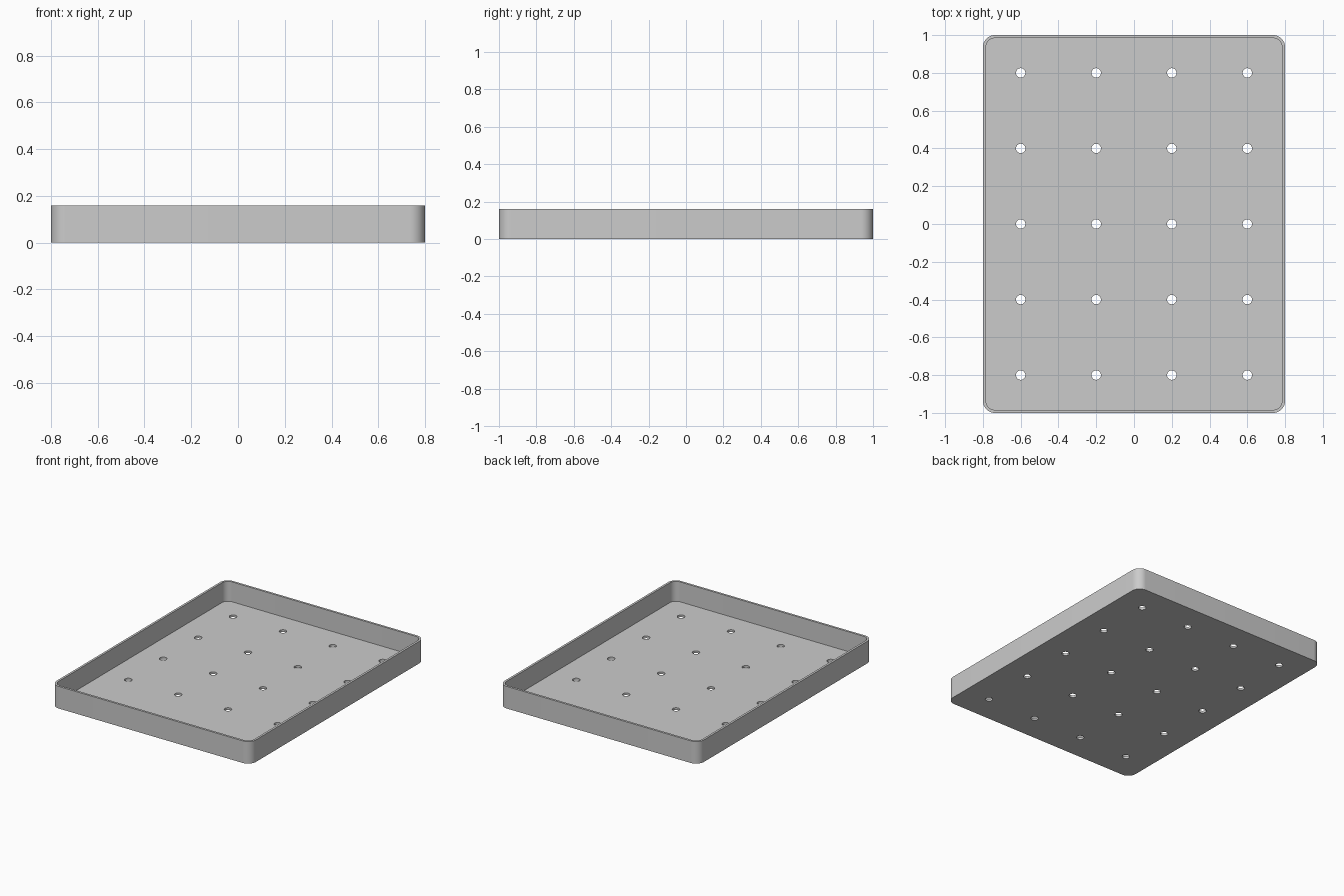
import bpy, bmesh, math
from mathutils import Matrix

if "Cube" in bpy.data.objects:
    bpy.data.objects.remove(bpy.data.objects["Cube"], do_unlink=True)

WIDTH, DEPTH, HEIGHT = 1.6, 2.0, 0.16
WALL, FLOOR, CORNER = 0.016, 0.016, 0.064
HOLE_RADIUS = 0.025

grey = bpy.data.materials.new("plain_grey")
grey.use_nodes = True
colour = (0.6, 0.6, 0.6, 1)
grey.diffuse_color = colour
grey.node_tree.nodes["Principled BSDF"].inputs["Base Color"].default_value = colour


def make_object(name, bm):
    bmesh.ops.recalc_face_normals(bm, faces=bm.faces)
    mesh = bpy.data.meshes.new(name)
    bm.to_mesh(mesh)
    bm.free()
    mesh.materials.append(grey)
    obj = bpy.data.objects.new(name, mesh)
    bpy.context.collection.objects.link(obj)
    return obj


def rounded_block(name, width, depth, radius, bottom, top, steps=12):
    """Upright block with four rounded corners."""
    bm = bmesh.new()
    ring = []
    for quarter, (sx, sy) in enumerate([(1, 1), (-1, 1), (-1, -1), (1, -1)]):
        for i in range(steps + 1):
            a = (quarter + i / steps) * math.pi / 2
            ring.append(bm.verts.new((sx * (width / 2 - radius) + radius * math.cos(a),
                                      sy * (depth / 2 - radius) + radius * math.sin(a),
                                      bottom)))
    base = bm.faces.new(ring)
    raised = bmesh.ops.extrude_face_region(bm, geom=[base], use_keep_orig=True)["geom"]
    verts = [v for v in raised if isinstance(v, bmesh.types.BMVert)]
    bmesh.ops.translate(bm, verts=verts, vec=(0, 0, top - bottom))
    return make_object(name, bm)


# Solid tray body
tray = rounded_block("tray", WIDTH, DEPTH, CORNER, 0, HEIGHT)

# Inner cavity
cavity = rounded_block("cavity_cutter", WIDTH - 2 * WALL, DEPTH - 2 * WALL,
                       CORNER - WALL, FLOOR, HEIGHT + 0.1)

# Grid of drain holes
bm = bmesh.new()
for column in range(4):
    for row in range(5):
        place = Matrix.Translation((-0.6 + 0.4 * column, -0.8 + 0.4 * row, 0))
        bmesh.ops.create_cone(bm, cap_ends=True, segments=32, radius1=HOLE_RADIUS,
                              radius2=HOLE_RADIUS, depth=0.1, matrix=place)
holes = make_object("drain_hole_cutter", bm)

# Cut the cavity and the holes
bpy.ops.object.select_all(action="DESELECT")
bpy.context.view_layer.objects.active = tray
tray.select_set(True)
for cutter in (cavity, holes):
    cutter.hide_render = True
    cut = tray.modifiers.new(cutter.name, "BOOLEAN")
    cut.operation = "DIFFERENCE"
    cut.solver = "EXACT"
    cut.object = cutter
    bpy.ops.object.modifier_apply(modifier=cut.name)
    bpy.data.objects.remove(cutter, do_unlink=True)

# Smooth corners and hole walls, keep the rims sharp
bpy.ops.object.shade_smooth_by_angle(angle=math.radians(30))
